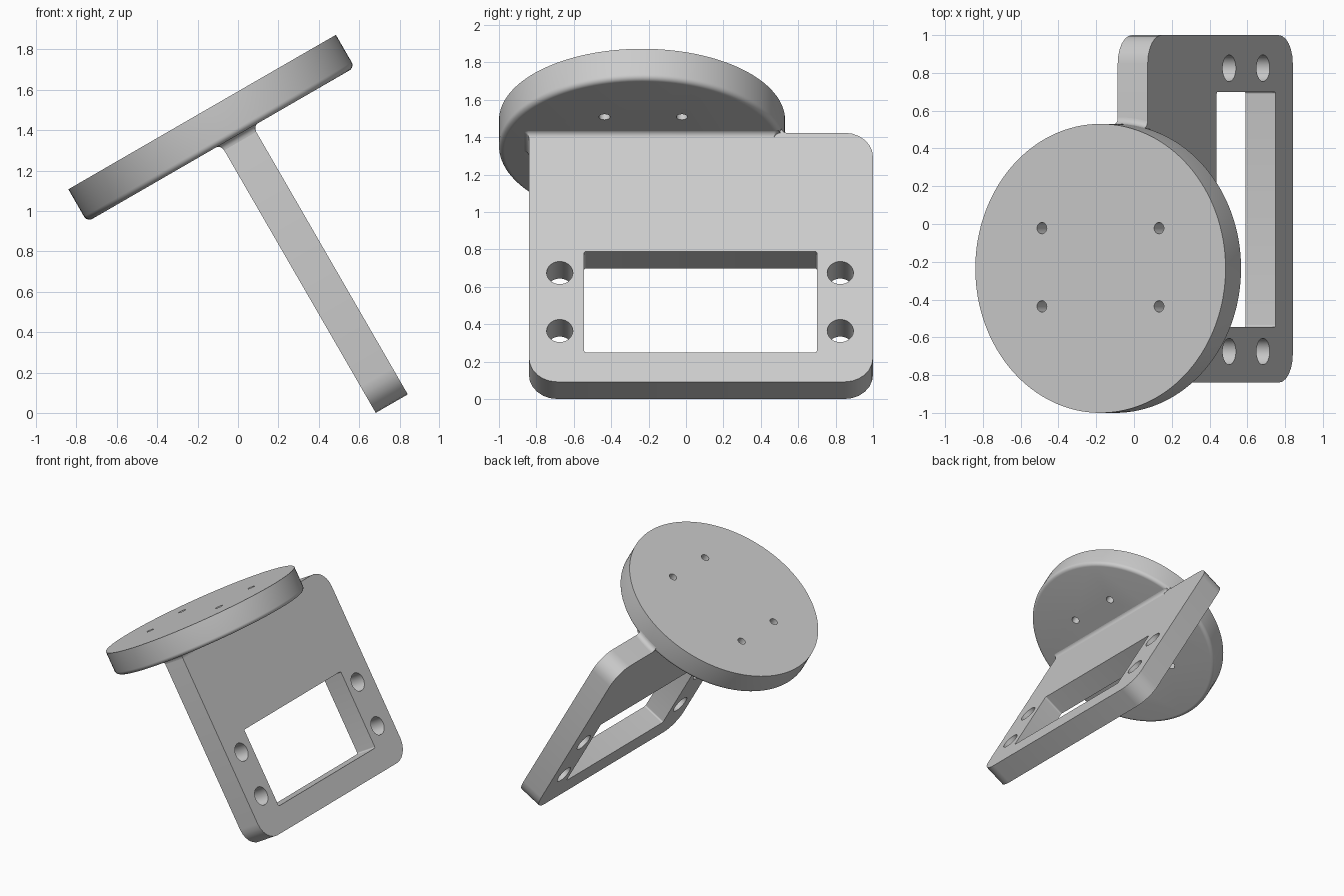
import bpy
import bmesh
from math import sin, cos, pi, radians
from mathutils import Matrix, Vector

if "Cube" in bpy.data.objects:
    bpy.data.objects.remove(bpy.data.objects["Cube"])

grey = bpy.data.materials.new("light grey")
grey.use_nodes = True
colour = (0.6, 0.6, 0.6, 1)
grey.diffuse_color = colour
grey.node_tree.nodes["Principled BSDF"].inputs["Base Color"].default_value = colour

# The whole bracket is drawn upright, then tipped about y
TILT = Matrix.Rotation(radians(-30), 3, 'Y')
U0, U1 = 0.591, 0.774            # plate faces
Y0, Y1 = -0.84, 1.0              # plate sides
N0, N1 = -0.341, 1.196           # plate bottom and top
DISC_R, DISC_Y = 0.765, -0.235
DISC_LOW, DISC_TOP = 1.193, 1.379
FILLET = 0.035
QUARTER = [i * pi / 12 for i in range(7)]


def loft(name, rings):
    """Skin a stack of equal-length rings and cap both ends."""
    bm = bmesh.new()
    loops = [[bm.verts.new(TILT @ Vector(p)) for p in ring] for ring in rings]
    for a, b in zip(loops, loops[1:]):
        for i in range(len(a)):
            j = (i + 1) % len(a)
            bm.faces.new((a[i], a[j], b[j], b[i]))
    bm.faces.new(loops[0])
    bm.faces.new(loops[-1])
    bmesh.ops.recalc_face_normals(bm, faces=bm.faces)
    mesh = bpy.data.meshes.new(name)
    bm.to_mesh(mesh)
    bm.free()
    mesh.materials.append(grey)
    obj = bpy.data.objects.new(name, mesh)
    bpy.context.collection.objects.link(obj)
    return obj


def circle(a, b, r, count):
    return [(a + r * cos(2 * pi * i / count), b + r * sin(2 * pi * i / count))
            for i in range(count)]


def rounded_rect(a0, b0, a1, b1, radii):
    """Outline from the low corner, counter-clockwise; one radius per corner."""
    points = []
    corners = [(a0, b0, 1, 1), (a1, b0, -1, 1), (a1, b1, -1, -1), (a0, b1, 1, -1)]
    for k, ((a, b, sa, sb), r) in enumerate(zip(corners, radii)):
        for t in QUARTER:
            angle = pi + k * pi / 2 + t
            points.append((a + sa * r + r * cos(angle), b + sb * r + r * sin(angle)))
    return points


def flat(outline, n):
    return [(a, b, n) for a, b in outline]


def across(outline, u):
    return [(u, a, b) for a, b in outline]


def boolean(obj, tool, operation='DIFFERENCE'):
    mod = obj.modifiers.new("cut", 'BOOLEAN')
    mod.operation, mod.object, mod.solver = operation, tool, 'EXACT'
    bpy.context.view_layer.objects.active = obj
    bpy.ops.object.modifier_apply(modifier=mod.name)
    bpy.data.objects.remove(tool)


# Mounting plate with rounded corners; the one under the disc stays square
plate = loft("mounting_plate", [
    across(rounded_rect(Y0, N0, Y1, N1, (0.15, 0.15, 0.15, 0.001)), u)
    for u in (U0, U1)])

# Window and four screw holes in the plate
cut_span = (U0 - 0.1, U1 + 0.1)
window = rounded_rect(-0.545, -0.159, 0.70, 0.465, [0.012] * 4)
boolean(plate, loft("cutter", [across(window, u) for u in cut_span]))
for y in (-0.675, 0.825):
    for n in (-0.026, 0.332):
        hole = circle(y, n, 0.07, 40)
        boolean(plate, loft("cutter", [across(hole, u) for u in cut_span]))

# Disc with a softened lower rim
rim = 0.03
rings = [flat(circle(U0, DISC_Y, DISC_R - rim * (1 - sin(t)), 128),
              DISC_LOW + rim * (1 - cos(t))) for t in QUARTER]
rings.append(flat(circle(U0, DISC_Y, DISC_R, 128), DISC_TOP))
disc = loft("round_platform", rings)

# Four small holes through the disc
for du in (-0.358, 0.358):
    for dy in (-0.207, 0.207):
        hole = circle(U0 + du, -0.229 + dy, 0.03, 24)
        boolean(disc, loft("cutter", [flat(hole, n) for n in (DISC_LOW - 0.1, DISC_TOP + 0.1)]))

# Concave fillet where the plate meets the underside of the disc
rings = []
for t in QUARTER:
    grow = FILLET * (1 - cos(t))
    outline = rounded_rect(U0 - grow, Y0 - grow, U1 + grow, 0.47 + grow,
                           [max(grow, 0.001)] * 4)
    rings.append(flat(outline, DISC_LOW + 0.002 - FILLET * (1 - sin(t))))
under_fillet = loft("under_fillet", rings)

# Concave fillet from the disc rim down to the plate's top edge
rings = [flat(circle(U0, DISC_Y, DISC_R + FILLET * (1 - cos(t)), 128),
              N1 + FILLET * (1 - sin(t))) for t in QUARTER]
rings.append(flat(circle(U0, DISC_Y, DISC_R + FILLET, 128), N1 - 0.05))
rim_fillet = loft("rim_fillet", rings)
keep = rounded_rect(U0 + 0.001, 0.3, U1 - 0.001, 0.8, [0.001] * 4)
boolean(rim_fillet, loft("cutter", [flat(keep, n) for n in (N1 - 0.03, N1 + 0.2)]), 'INTERSECT')

# Smooth curved walls, crisp edges
bpy.ops.object.select_all(action='DESELECT')
for obj in (plate, disc, under_fillet, rim_fillet):
    obj.select_set(True)
bpy.context.view_layer.objects.active = plate
bpy.ops.object.shade_smooth_by_angle(angle=radians(30))
